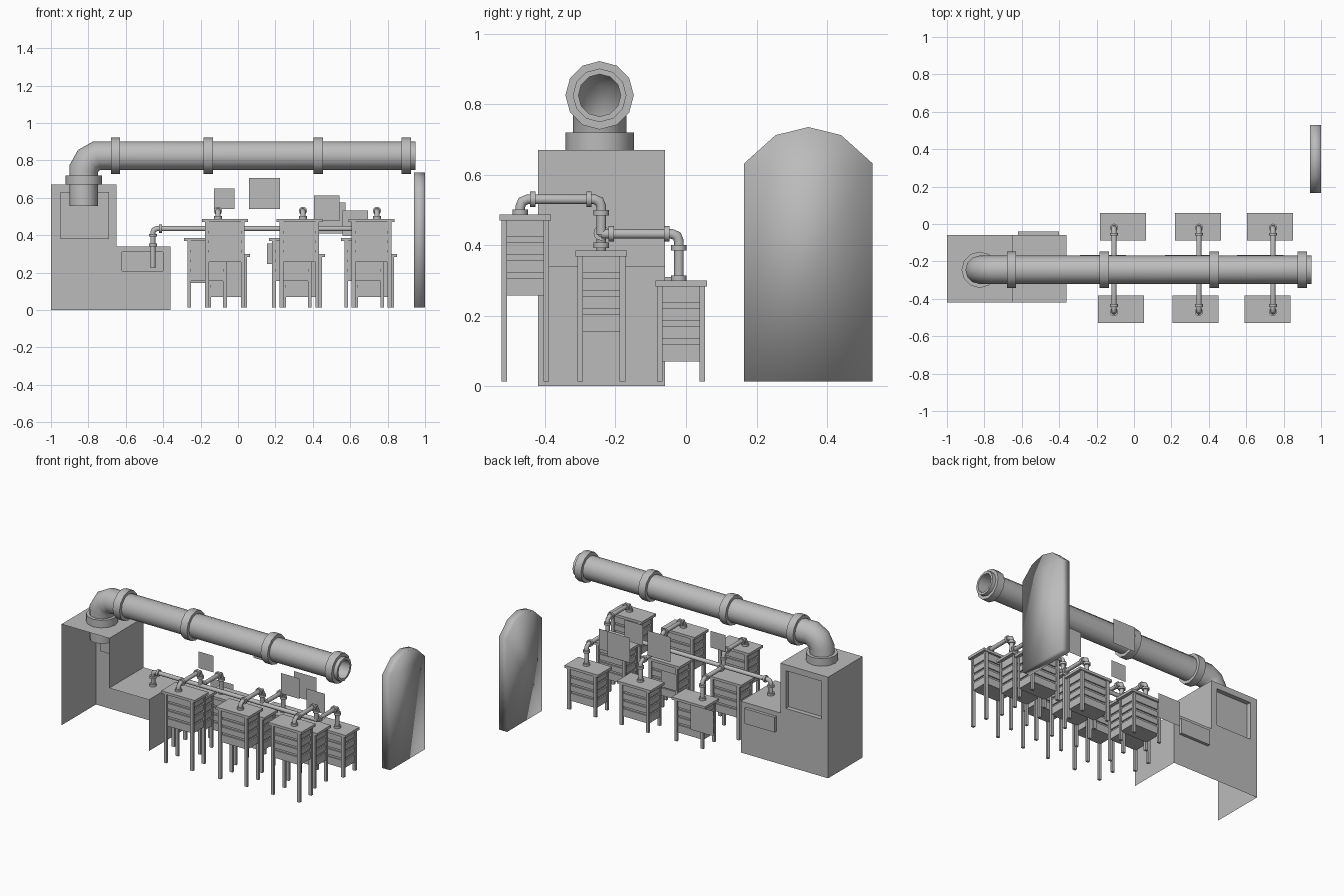
import bpy, bmesh, math
from mathutils import Vector

if "Cube" in bpy.data.objects:
    bpy.data.objects.remove(bpy.data.objects["Cube"])

grey = bpy.data.materials.new("plain_grey")
grey.diffuse_color = (0.5, 0.5, 0.5, 1)
grey.use_nodes = True
grey.node_tree.nodes["Principled BSDF"].inputs["Base Color"].default_value = grey.diffuse_color


def finish(name, bm, smooth=None):
    bmesh.ops.recalc_face_normals(bm, faces=bm.faces)
    me = bpy.data.meshes.new(name)
    bm.to_mesh(me)
    bm.free()
    me.materials.append(grey)
    ob = bpy.data.objects.new(name, me)
    bpy.context.collection.objects.link(ob)
    if smooth:
        bpy.ops.object.select_all(action='DESELECT')
        ob.select_set(True)
        bpy.context.view_layer.objects.active = ob
        bpy.ops.object.shade_smooth_by_angle(angle=math.radians(smooth))
    return ob


def box(bm, x0, x1, y0, y1, z0, z1):
    vs = bmesh.ops.create_cube(bm, size=1)["verts"]
    for v in vs:
        v.co = ((x0 + x1) / 2 + v.co.x * (x1 - x0),
                (y0 + y1) / 2 + v.co.y * (y1 - y0),
                (z0 + z1) / 2 + v.co.z * (z1 - z0))


def ring(bm, centre, tangent, normal, r, stretch=1, sides=12):
    side = normal.cross(tangent)
    return [bm.verts.new(centre + r * (math.cos(a) * normal + math.sin(a) * stretch * side))
            for a in (2 * math.pi * i / sides for i in range(sides))]


def skin(bm, rings, closed=False):
    n = len(rings[0])
    for a, b in zip(rings, rings[1:] + rings[:1] if closed else rings[1:]):
        for i in range(n):
            j = (i + 1) % n
            bm.faces.new((a[i], a[j], b[j], b[i]))


def tube(bm, pts, normal, r, bore=None):
    """Mitred pipe along a planar path; bore = (inner radius, depth) at its end."""
    pts, normal = [Vector(p) for p in pts], Vector(normal)
    dirs = [(b - a).normalized() for a, b in zip(pts, pts[1:])]
    rings = []
    for i, p in enumerate(pts):
        d0, d1 = dirs[max(i - 1, 0)], dirs[min(i, len(dirs) - 1)]
        t = (d0 + d1).normalized()
        rings.append(ring(bm, p, t, normal, r, 1 / t.dot(d0)))
    if bore:
        for depth in (0, bore[1]):
            rings.append(ring(bm, pts[-1] - dirs[-1] * depth, dirs[-1], normal, bore[0]))
    skin(bm, rings)


def collar(bm, centre, axis, r_in, r_out, length):
    c, t = Vector(centre), Vector(axis)
    n = Vector((0, 0, 1)) if abs(t.z) < 0.5 else Vector((1, 0, 0))
    h = t * length / 2
    skin(bm, [ring(bm, c + o, t, n, r) for o, r in
              ((-h, r_in), (-h, r_out), (h, r_out), (h, r_in))], True)


X, Y, Z = (1, 0, 0), (0, 1, 0), (0, 0, 1)

# Stepped machine housing, open at the front and underneath
bm = bmesh.new()
YF, YB = -0.42, -0.06
xs = [-1, -0.95, -0.69, -0.65, -0.62, -0.40, -0.36]
zs = [0, 0.21, 0.31, 0.34, 0.38, 0.63, 0.67]
panels = {}
for i in range(6):
    for k in range(6):
        if i > 2 and k > 2:
            continue
        f = bm.faces.new([bm.verts.new((x, YB, z)) for x, z in
                          ((xs[i], zs[k]), (xs[i], zs[k + 1]),
                           (xs[i + 1], zs[k + 1]), (xs[i + 1], zs[k]))])
        if (i, k) in ((1, 4), (4, 1)):
            panels[(i, k)] = f
bmesh.ops.remove_doubles(bm, verts=bm.verts, dist=1e-5)
for key, push in (((1, 4), -0.03), ((4, 1), 0.02)):   # recessed and raised panels
    f = bmesh.ops.extrude_discrete_faces(bm, faces=[panels[key]])["faces"][0]
    bmesh.ops.translate(bm, verts=f.verts, vec=(0, push, 0))
outline = [(-1, 0), (-1, 0.67), (-0.65, 0.67), (-0.65, 0.34), (-0.36, 0.34), (-0.36, 0)]
for (xa, za), (xb, zb) in zip(outline, outline[1:]):
    bm.faces.new([bm.verts.new(p) for p in
                  ((xa, YF, za), (xb, YF, zb), (xb, YB, zb), (xa, YB, za))])
finish("machine_housing", bm)

# Large exhaust pipe with elbow and hollow end
PY, PZ, PX = -0.245, 0.825, -0.825
bm = bmesh.new()
tube(bm, [(PX, PY, 0.555), (PX, PY, 0.755), (PX + 0.025, PY, 0.80),
          (PX + 0.07, PY, PZ), (0.95, PY, PZ)], Y, 0.076, bore=(0.06, 0.6))
finish("large_pipe", bm, 40)
bm = bmesh.new()
for x in (-0.655, -0.16, 0.43, 0.90):
    collar(bm, (x, PY, PZ), X, 0.07, 0.097, 0.05)
collar(bm, (PX, PY, 0.695), Z, 0.07, 0.097, 0.05)
finish("large_pipe_collars", bm, 40)


# Slatted boxes on four legs, in three stepped rows
def slatted_box(name, x, y, top):
    bm = bmesh.new()
    box(bm, x - 0.123, x + 0.123, y - 0.073, y + 0.073, top - 0.017, top)
    box(bm, x - 0.092, x + 0.092, y - 0.052, y + 0.052, top - 0.225, top - 0.017)
    for hi, lo in ((0.017, 0.064), (0.078, 0.115), (0.129, 0.166), (0.18, 0.23)):
        box(bm, x - 0.101, x + 0.101, y - 0.060, y + 0.060, top - lo, top - hi)
    for sx in (-1, 1):
        for sy in (-1, 1):
            cx, cy = x + sx * 0.096, y + sy * 0.060
            box(bm, cx - 0.010, cx + 0.010, cy - 0.008, cy + 0.008, 0.013, top - 0.017)
    finish(name, bm)


for row, y, top, columns in (("front", -0.456, 0.487, (-0.07, 0.328, 0.714)),
                             ("middle", -0.24, 0.385, (-0.165, 0.288, 0.675)),
                             ("back", -0.014, 0.30, (-0.058, 0.342, 0.727))):
    for i, x in enumerate(columns):
        slatted_box(f"{row}_box_{i + 1}", x, y, top)


# Thin connecting pipes
def bend(a, corner, b, c=0.02):
    """Path from a to b round a chamfered corner."""
    a, k, b = Vector(a), Vector(corner), Vector(b)
    p, q = k + (a - k).normalized() * c, k + (b - k).normalized() * c
    m = (p + q) / 2 + (k - (p + q) / 2) * 0.4
    return [p, m, q]


R, RC = 0.0135, 0.022


def link(bm, x, y0, z0, y1, z1, zt):
    a, b = (x, y0, z0), (x, y1, z1)
    k0, k1 = (x, y0, zt), (x, y1, zt)
    tube(bm, [a] + bend(a, k0, k1) + bend(k0, k1, b) + [b], X, R)
    for p, axis in (((x, y0, z0 + 0.007), Z), ((x, y0 + 0.035, zt), Y),
                    ((x, y1 - 0.035, zt), Y), ((x, y1, zt - 0.038), Z)):
        collar(bm, p, axis, R - 0.002, RC, 0.015)


for i, x in enumerate((-0.107, 0.347, 0.743)):
    bm = bmesh.new()
    link(bm, x, -0.47, 0.487, -0.24, 0.43, 0.53)
    # lower branch from the supply pipe to the back row
    k, end = (x, -0.02, 0.432), (x, -0.02, 0.30)
    start = (x, -0.24, 0.432)
    tube(bm, [start] + bend(start, k, end) + [end], X, R)
    for p, axis in (((x, -0.212, 0.432), Y), ((x, -0.055, 0.432), Y),
                    ((x, -0.02, 0.393), Z), ((x, -0.02, 0.307), Z)):
        collar(bm, p, axis, R - 0.002, RC, 0.015)
    finish(f"link_pipe_{i + 1}", bm, 40)

bm = bmesh.new()
a, k, b = (-0.455, -0.24, 0.225), (-0.455, -0.24, 0.435), (0.755, -0.24, 0.435)
tube(bm, [a] + bend(a, k, b) + [b], Y, R)
for p, axis in (((-0.455, -0.24, 0.348), Z), ((-0.455, -0.24, 0.40), Z),
                ((-0.415, -0.24, 0.435), X)):
    collar(bm, p, axis, R - 0.002, RC, 0.015)
finish("supply_pipe", bm, 40)

# Floating square cards: left x, bottom z, size, y
for i, (x, z, s, y) in enumerate(((-0.128, 0.54, 0.11, -0.23), (0.059, 0.54, 0.166, 0.08),
                                  (0.406, 0.476, 0.136, -0.13), (0.56, 0.396, 0.135, -0.08),
                                  (0.41, 0.41, 0.166, 0.0), (-0.27, 0.145, 0.166, 0.10),
                                  (0.155, 0.245, 0.112, -0.12))):
    bm = bmesh.new()
    bm.faces.new([bm.verts.new(p) for p in
                  ((x, y, z), (x + s, y, z), (x + s, y, z + s), (x, y, z + s))])
    finish(f"floating_card_{i + 1}", bm)

# Round-topped upright slab
bm = bmesh.new()
half = [(0.182, 0.013), (0.182, 0.632), (0.093, 0.712), (0, 0.735)]
prof = half + [(-y, z) for y, z in reversed(half[:-1])]
face = bm.faces.new([bm.verts.new((0.942, 0.347 + y, z)) for y, z in prof])
ext = bmesh.ops.extrude_face_region(bm, geom=[face], use_keep_orig=True)["geom"]
bmesh.ops.translate(bm, vec=(0.058, 0, 0),
                    verts=[v for v in ext if isinstance(v, bmesh.types.BMVert)])
finish("upright_slab", bm, 180)
